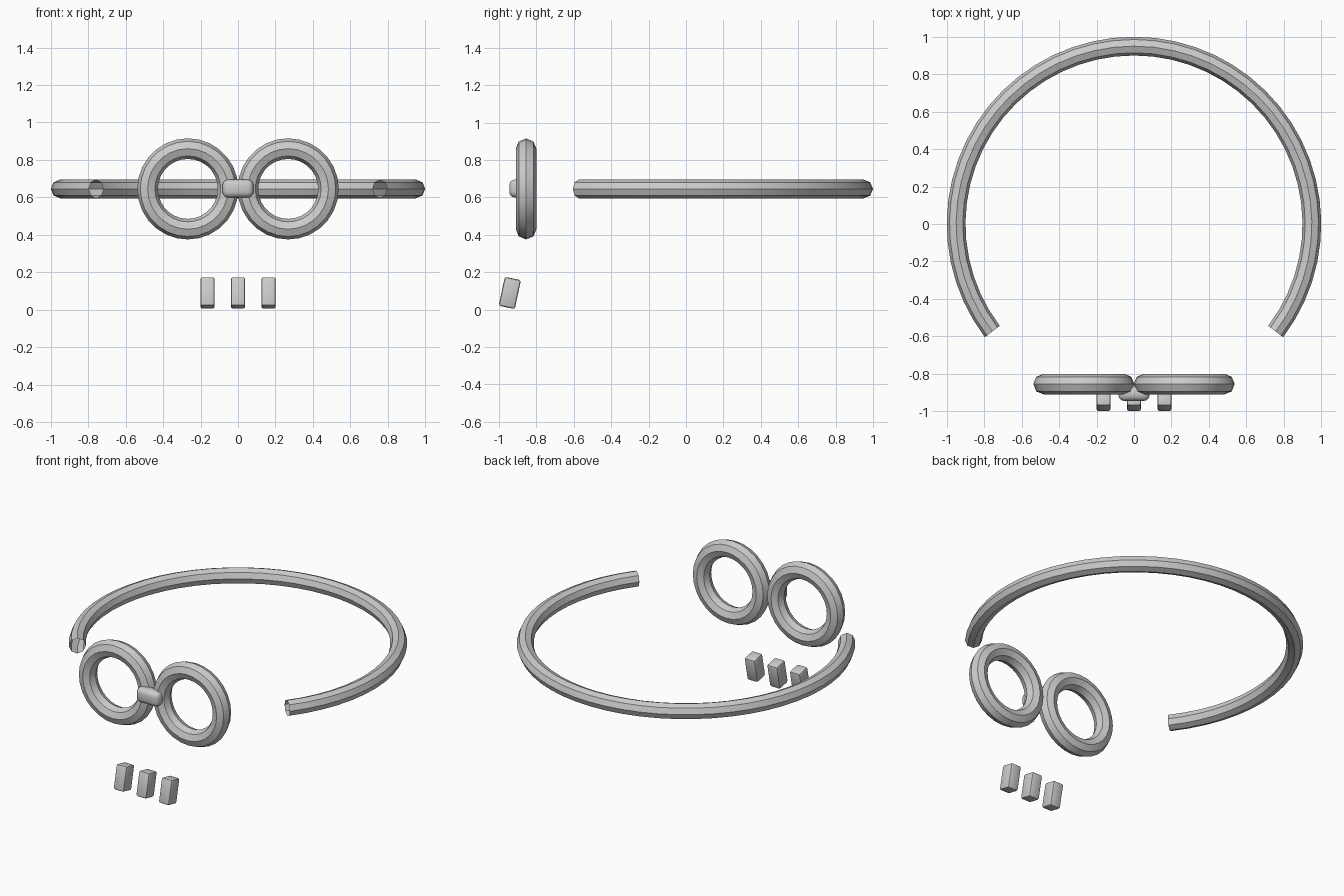
import bpy, bmesh
from math import sin, cos, tau, radians
from mathutils import Vector

if "Cube" in bpy.data.objects:
    bpy.data.objects.remove(bpy.data.objects["Cube"])

Z = 0.645  # height of strap and lens rims


def finish(name, bm, normals=True):
    if normals:
        bmesh.ops.recalc_face_normals(bm, faces=bm.faces)
    me = bpy.data.meshes.new(name)
    bm.to_mesh(me)
    bm.free()
    ob = bpy.data.objects.new(name, me)
    bpy.context.collection.objects.link(ob)
    bpy.ops.object.select_all(action='DESELECT')
    ob.select_set(True)
    bpy.context.view_layer.objects.active = ob
    bpy.ops.object.shade_smooth_by_angle(angle=radians(35))
    return ob


def swept_ring(name, major, minor, start, end, steps, centre, u, v, sides=8):
    """Octagonal tube swept round a circle in the plane of u and v."""
    closed = abs(end - start) >= 360
    u, v, c = Vector(u), Vector(v), Vector(centre)
    axis = u.cross(v)
    bm = bmesh.new()
    loops = []
    for i in range(steps if closed else steps + 1):
        a = radians(start + (end - start) * i / steps)
        out = u * cos(a) + v * sin(a)
        loops.append([bm.verts.new(c + out * (major + minor * cos(tau * j / sides))
                                   + axis * minor * sin(tau * j / sides))
                      for j in range(sides)])
    pairs = list(zip(loops, loops[1:]))
    if closed:
        pairs.append((loops[-1], loops[0]))
    for p, q in pairs:
        for j in range(sides):
            k = (j + 1) % sides
            bm.faces.new((p[j], q[j], q[k], p[k]))
    return finish(name, bm)


def rounded_box(name, size, loc, bevel, segments, tilt=0):
    bm = bmesh.new()
    bmesh.ops.create_cube(bm, size=1)
    bmesh.ops.scale(bm, vec=size, verts=bm.verts)
    bmesh.ops.bevel(bm, geom=bm.edges[:], offset=bevel, segments=segments,
                    profile=0.5, affect='EDGES')
    ob = finish(name, bm)
    ob.location = loc
    ob.rotation_euler.x = radians(tilt)
    return ob


# head strap: open-ended arc with its gap at the front
swept_ring("strap", 0.95, 0.05, -37.2, 217.2, 40, (0, 0, Z), (1, 0, 0), (0, 1, 0))

# lens rims
for side, x in (("left", -0.268), ("right", 0.268)):
    swept_ring(side + "_lens_rim", 0.215, 0.055, 0, 360, 28,
               (x, -0.855, Z), (1, 0, 0), (0, 0, 1))

# nose bridge
rounded_box("nose_bridge", (0.166, 0.08, 0.096), (0, -0.905, Z + 0.002), 0.03, 3)

# three teeth, leaning back at the top
for i, x in enumerate((-0.163, 0, 0.163)):
    rounded_box(f"tooth_{i + 1}", (0.076, 0.088, 0.158), (x, -0.942, 0.089), 0.012, 2, -12)
